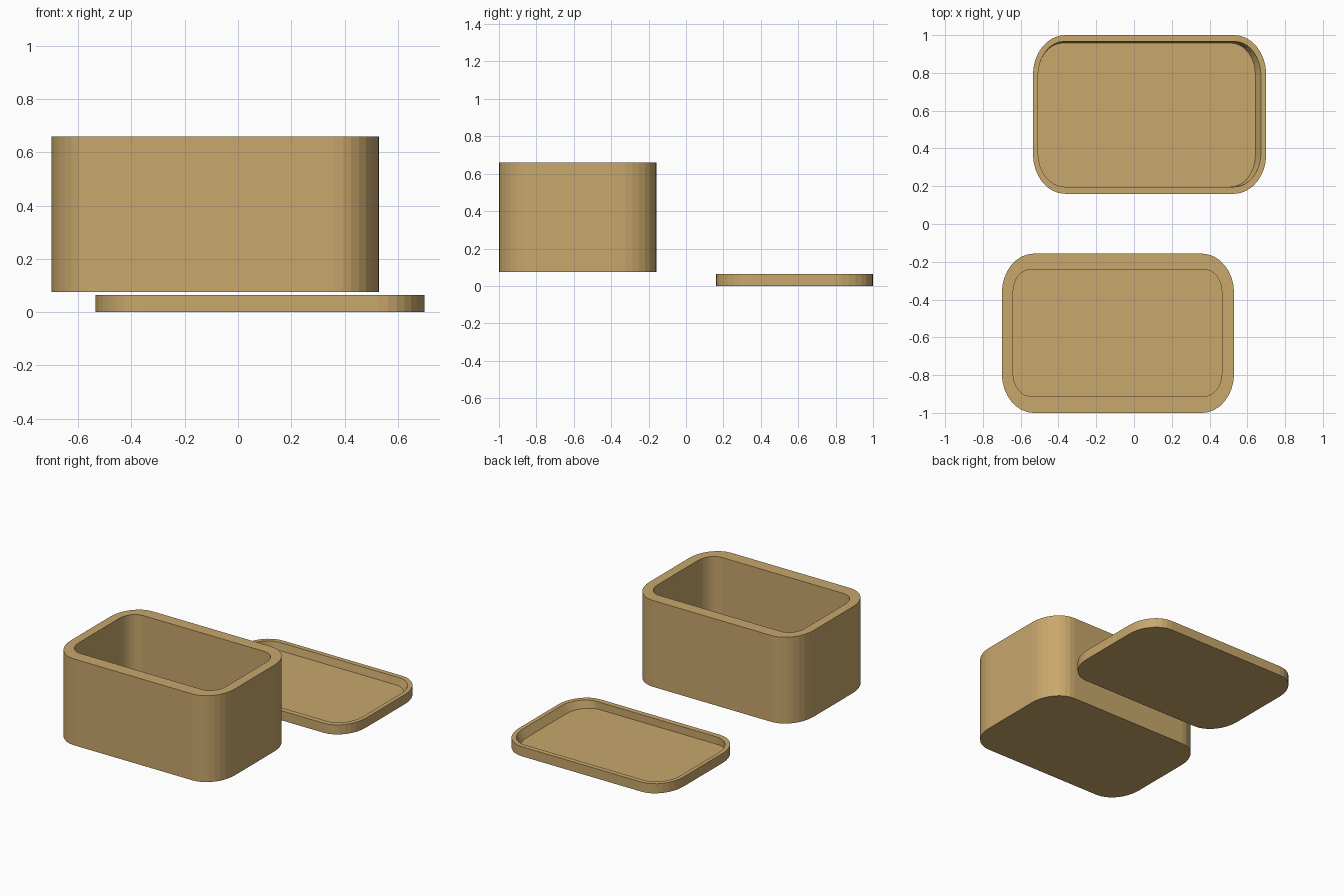
import bpy, bmesh, math

if "Cube" in bpy.data.objects:
    bpy.data.objects.remove(bpy.data.objects["Cube"])

SEG = 8  # facets per rounded corner


def loop(bm, x0, x1, y0, y1, rx, ry, z):
    """Rounded rectangle with elliptical corners, counter-clockwise."""
    verts = []
    corners = [(x1 - rx, y1 - ry), (x0 + rx, y1 - ry),
               (x0 + rx, y0 + ry), (x1 - rx, y0 + ry)]
    for q, (cx, cy) in enumerate(corners):
        for i in range(SEG + 1):
            a = (q + i / SEG) * math.pi / 2
            verts.append(bm.verts.new((cx + rx * math.cos(a), cy + ry * math.sin(a), z)))
    return verts


def tray(name, sections, mat):
    """Closed shell: outer bottom, outer top, inner top, inner floor."""
    bm = bmesh.new()
    loops = [loop(bm, *s) for s in sections]
    n = len(loops[0])
    for a, b in zip(loops, loops[1:]):
        for i in range(n):
            j = (i + 1) % n
            bm.faces.new((a[i], a[j], b[j], b[i]))
    bm.faces.new(loops[0][::-1])
    bm.faces.new(loops[-1])
    bmesh.ops.recalc_face_normals(bm, faces=bm.faces)
    me = bpy.data.meshes.new(name)
    bm.to_mesh(me)
    bm.free()
    me.materials.append(mat)
    ob = bpy.data.objects.new(name, me)
    bpy.context.collection.objects.link(ob)
    return ob


tan = bpy.data.materials.new("tan")
tan.diffuse_color = (0.58, 0.39, 0.15, 1)
tan.use_nodes = True
tan.node_tree.nodes["Principled BSDF"].inputs["Base Color"].default_value = tan.diffuse_color

# Deep box with thick walls
box_out = (-0.70, 0.53, -1.0, -0.157, 0.17, 0.21)
box_in = (-0.64, 0.465, -0.912, -0.24, 0.095, 0.12)
tray("box", [box_out + (0.075,), box_out + (0.66,),
             box_in + (0.66,), box_in + (0.14,)], tan)

# Shallow lid lying upside down, recess tapering on the right and back
lid_out = (-0.535, 0.70, 0.16, 1.0, 0.17, 0.21)
lid_rim = (-0.508, 0.672, 0.197, 0.967, 0.14, 0.18)
lid_floor = (-0.508, 0.643, 0.197, 0.958, 0.13, 0.17)
tray("lid", [lid_out + (0.0,), lid_out + (0.065,),
             lid_rim + (0.065,), lid_floor + (0.015,)], tan)
